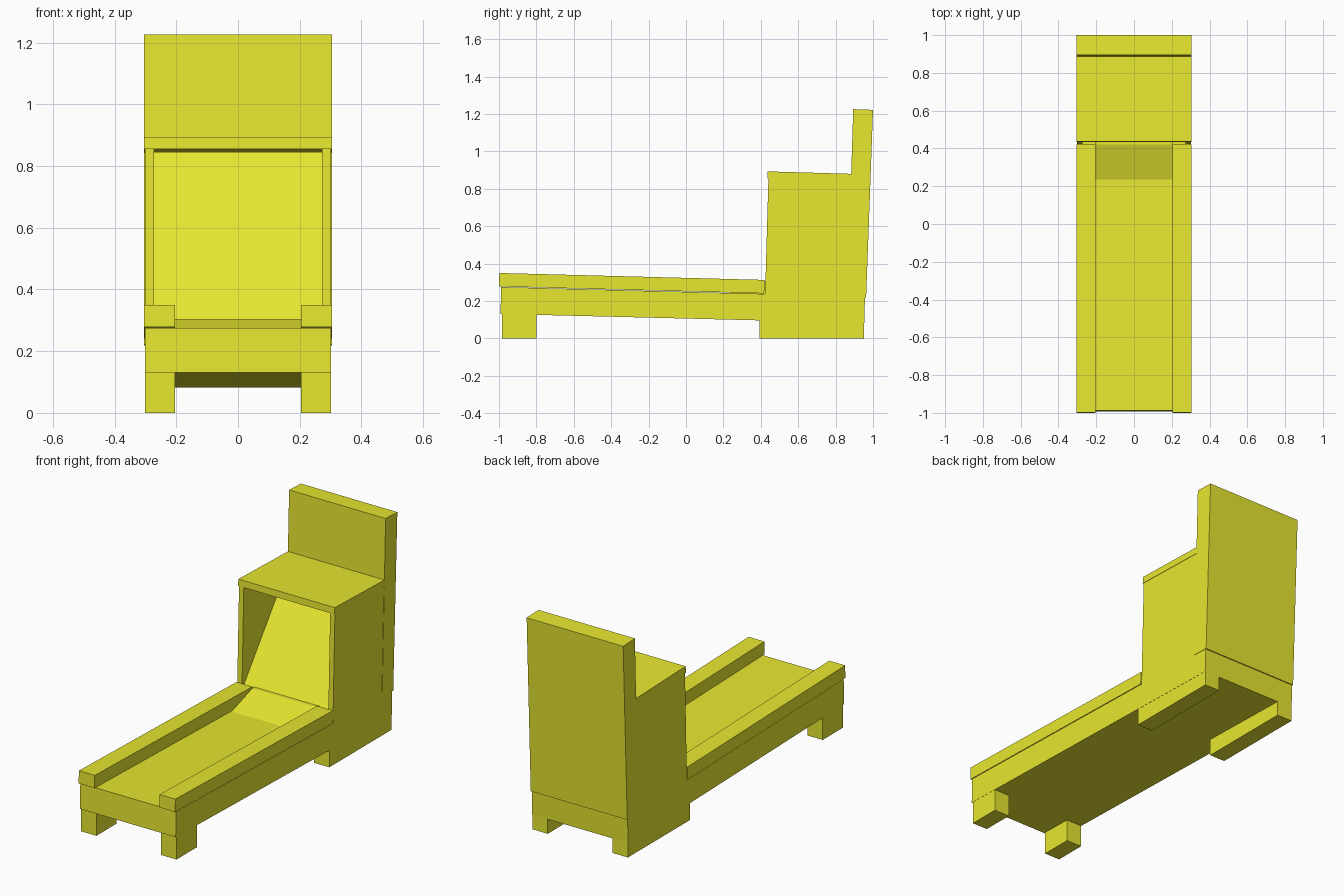
import bpy, bmesh

if "Cube" in bpy.data.objects:
    bpy.data.objects.remove(bpy.data.objects["Cube"])

mat = bpy.data.materials.new("yellow_paint")
mat.diffuse_color = (0.8, 0.8, 0.03, 1)
mat.use_nodes = True
mat.node_tree.nodes["Principled BSDF"].inputs["Base Color"].default_value = mat.diffuse_color


def extrude_profile(name, x0, x1, profile):
    """Solid made from a (y, z) side profile spanning x0..x1."""
    bm = bmesh.new()
    face = bm.faces.new([bm.verts.new((x0, y, z)) for y, z in profile])
    out = bmesh.ops.extrude_face_region(bm, geom=[face])
    moved = [g for g in out["geom"] if isinstance(g, bmesh.types.BMVert)]
    bmesh.ops.translate(bm, verts=moved, vec=(x1 - x0, 0, 0))
    bmesh.ops.recalc_face_normals(bm, faces=bm.faces)
    mesh = bpy.data.meshes.new(name)
    bm.to_mesh(mesh)
    bm.free()
    mesh.materials.append(mat)
    ob = bpy.data.objects.new(name, mesh)
    bpy.context.collection.objects.link(ob)
    return ob


def pair(name, x0, x1, profile):
    """Right-hand part mirrored to the left."""
    ob = extrude_profile(name, x0, x1, profile)
    ob.modifiers.new("mirror", 'MIRROR').use_axis[0] = True
    return ob


# Sloping lane body
extrude_profile("lane_bed", -0.302, 0.302,
                [(-0.992, 0.131), (0.953, 0.083), (0.957, 0.224), (-0.988, 0.275)])

# Raised side rails
pair("side_rail", 0.204, 0.304,
     [(-1.0, 0.278), (0.418, 0.241), (0.42, 0.313), (-0.998, 0.35)])

# Feet: short at the front, long at the back
pair("front_foot", 0.204, 0.301,
     [(-0.983, 0), (-0.8, 0), (-0.8, 0.14), (-0.983, 0.14)])
pair("back_foot", 0.204, 0.301,
     [(0.392, 0), (0.953, 0), (0.953, 0.1), (0.392, 0.11)])

# Launch ramp at the end of the lane
extrude_profile("launch_ramp", -0.204, 0.204,
                [(0.235, 0.243), (0.42, 0.304), (0.44, 0.304), (0.44, 0.236)])

# Cabinet side walls
pair("cabinet_wall", 0.272, 0.302,
     [(0.423, 0.238), (0.90, 0.225), (0.918, 0.85), (0.441, 0.865)])

# Slanted target board inside the cabinet
extrude_profile("target_board", -0.273, 0.273,
                [(0.435, 0.238), (0.437, 0.292), (0.86, 0.85), (0.89, 0.85), (0.89, 0.227)])

# Cabinet roof
extrude_profile("cabinet_roof", -0.304, 0.304,
                [(0.435, 0.855), (0.89, 0.842), (0.89, 0.88), (0.437, 0.893)])

# Tall back panel
extrude_profile("back_panel", -0.304, 0.304,
                [(0.863, 0.222), (0.963, 0.219), (1.0, 1.222), (0.894, 1.226)])
